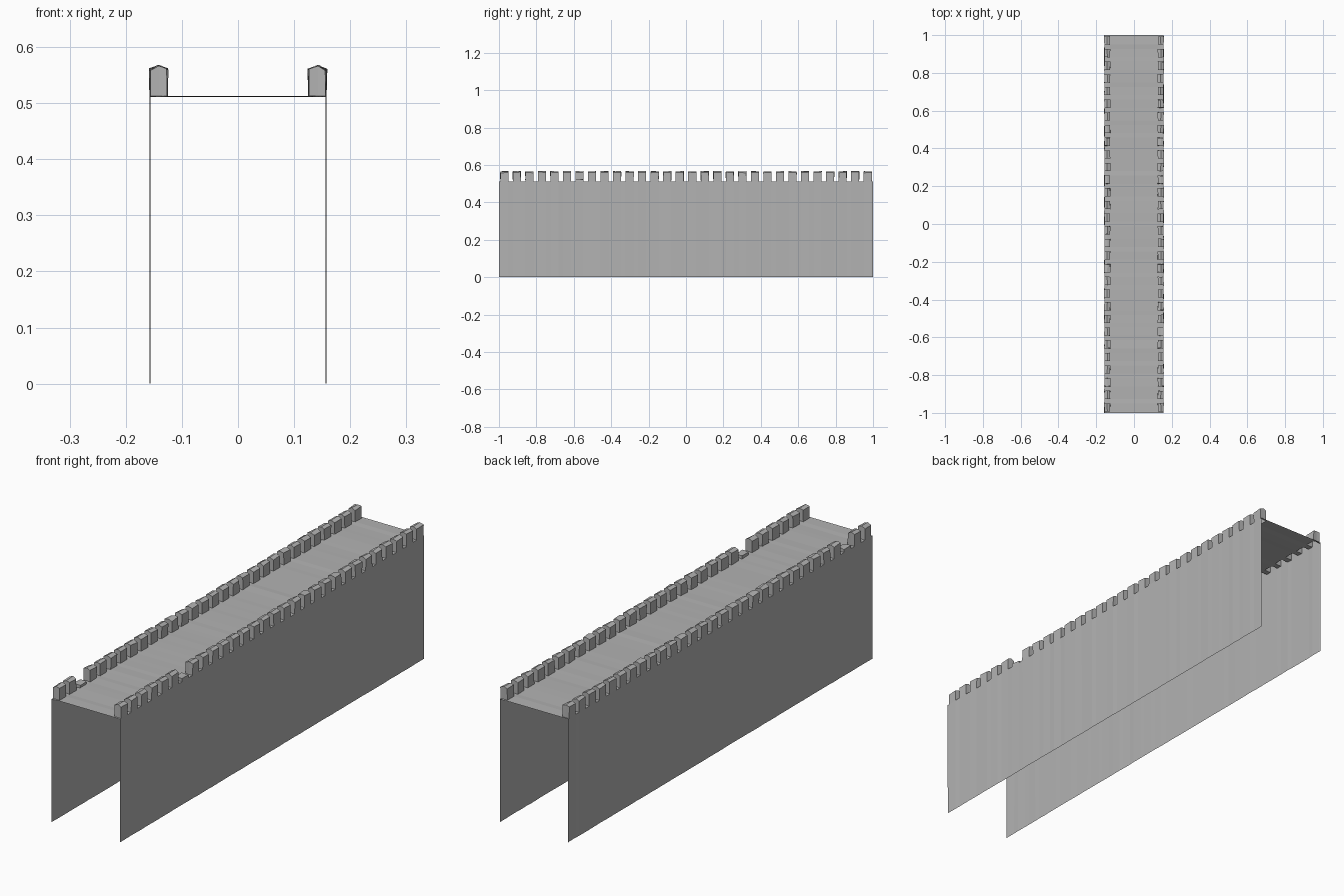
import bpy, bmesh, random

if "Cube" in bpy.data.objects:
    bpy.data.objects.remove(bpy.data.objects["Cube"])

random.seed(4)
HALF, RIDGE, INNER = 0.157, 0.142, 0.126   # wall face, merlon crest, merlon inner face
DECK, EAVE, CREST = 0.512, 0.560, 0.566    # heights
COUNT, SOLID = 30, 0.043
PITCH = (1.986 - SOLID) / (COUNT - 1)
BROKEN = {(-1, 2), (1, 6)}                 # worn-down merlons (side, index)

# stations along the wall: end, then start and finish of every merlon
ys = [-1.0]
for i in range(COUNT):
    start = -0.993 + i * PITCH
    ys += [start, start + SOLID]
ys.append(1.0)

# cross-section of the open shell: wall, parapet strips, walkway, parapet strips, wall
section = [(-HALF, 0), (-HALF, DECK), (-RIDGE, DECK), (-INNER, DECK),
           (INNER, DECK), (RIDGE, DECK), (HALF, DECK), (HALF, 0)]


def rough(amount):
    return random.uniform(-amount, amount)


# slightly uneven masonry shell
bm = bmesh.new()
rows = [[bm.verts.new((x + rough(0.001), y, z + (rough(0.001) if z else 0)))
         for x, z in section] for y in ys]
cells = {}
for j in range(len(ys) - 1):
    for k in range(len(section) - 1):
        cells[j, k] = bm.faces.new((rows[j][k], rows[j][k + 1],
                                    rows[j + 1][k + 1], rows[j + 1][k]))
bmesh.ops.recalc_face_normals(bm, faces=bm.faces[:])
if cells[0, 3].normal.z < 0:
    bmesh.ops.reverse_faces(bm, faces=bm.faces[:])

# merlons: raise pairs of parapet strips into hollow blocks with a ridged top
for side, strips in ((-1, (1, 2)), (1, (4, 5))):
    for i in range(COUNT):
        base = [cells[2 * i + 1, k] for k in strips]
        result = bmesh.ops.extrude_face_region(bm, geom=base)
        worn = (side, i) in BROKEN
        for v in result["geom"]:
            if isinstance(v, bmesh.types.BMVert):
                top = CREST if abs(abs(v.co.x) - RIDGE) < 0.005 else EAVE
                v.co.z = DECK + (top - DECK) * (0.25 if worn else 1) + rough(0.002)
                v.co.x += rough(0.0015)
                v.co.y += rough(0.0015)
        old = [f for f in base if f.is_valid]
        if old:
            bmesh.ops.delete(bm, geom=old, context='FACES')

mesh = bpy.data.meshes.new("battlement_wall")
bm.to_mesh(mesh)
bm.free()

# mid-grey stone
stone = bpy.data.materials.new("stone")
stone.diffuse_color = (0.45, 0.45, 0.45, 1)
stone.use_nodes = True
stone.node_tree.nodes["Principled BSDF"].inputs["Base Color"].default_value = stone.diffuse_color
mesh.materials.append(stone)
bpy.context.collection.objects.link(bpy.data.objects.new("battlement_wall", mesh))
